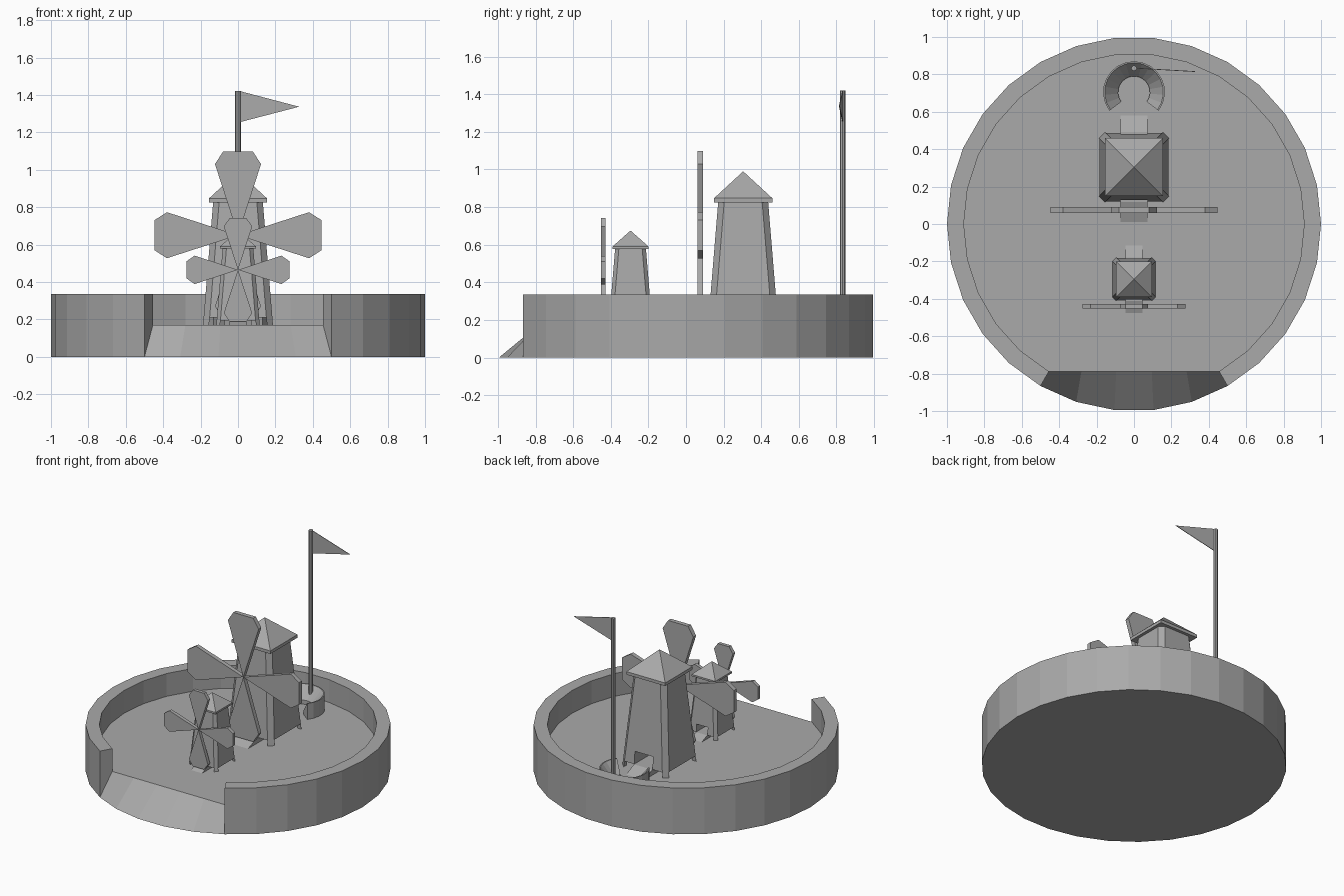
import bpy, bmesh
from math import sin, cos, radians

cube = bpy.data.objects.get("Cube")
if cube:
    bpy.data.objects.remove(cube, do_unlink=True)

grey = bpy.data.materials.new("plain grey")
grey.use_nodes = True
COLOUR = (0.4, 0.4, 0.4, 1)
grey.diffuse_color = COLOUR
grey.node_tree.nodes["Principled BSDF"].inputs["Base Color"].default_value = COLOUR

FLOOR = 0.17


def build(name, verts, faces, solid=True):
    me = bpy.data.meshes.new(name)
    me.from_pydata(verts, [], faces)
    if solid:
        bm = bmesh.new()
        bm.from_mesh(me)
        bmesh.ops.recalc_face_normals(bm, faces=bm.faces)
        bm.to_mesh(me)
        bm.free()
    me.materials.append(grey)
    ob = bpy.data.objects.new(name, me)
    bpy.context.collection.objects.link(ob)
    return ob


def loft(name, rings):
    """Join equal rings of points into a capped solid."""
    n = len(rings[0])
    verts = [p for ring in rings for p in ring]
    faces = [list(range(n)), list(range(len(verts) - n, len(verts)))]
    for r in range(len(rings) - 1):
        for i in range(n):
            j = (i + 1) % n
            faces.append([r * n + i, r * n + j, (r + 1) * n + j, (r + 1) * n + i])
    return build(name, verts, faces)


def sweep(name, profile, cy, angles):
    """Turn a (radius, height) profile about a vertical axis at (0, cy)."""
    return loft(name, [[(r * cos(a), cy + r * sin(a), z) for r, z in profile]
                       for a in angles])


def square(h, cy, z):
    return [(-h, cy - h, z), (h, cy - h, z), (h, cy + h, z), (-h, cy + h, z)]


def octagon(h, cut, cy, z):
    c = h - cut
    pts = [(c, -h), (h, -c), (h, c), (c, h), (-c, h), (-h, c), (-h, -c), (-c, -h)]
    return [(x, cy + y, z) for x, y in pts]


# Round rim with a gap at the front
R, INNER, RIM = 1.0, 0.91, 0.335
rim_angles = [radians(a) for a in range(-60, 241, 12)]
sweep("rim_wall", [(R, 0), (R, RIM), (INNER, RIM), (INNER, 0)], 0, rim_angles)

# Floor with a sloping entry in the gap
arc = [(INNER * cos(a), INNER * sin(a)) for a in rim_angles]
gap = [radians(a) for a in range(240, 301, 12)]
edge_y = arc[0][1]
verts = [(x, y, FLOOR) for x, y in arc]
n = len(verts)
top_mid = [(INNER * cos(a), edge_y, FLOOR) for a in gap[1:-1]]
low_edge = [(cos(a), sin(a), 0) for a in gap]
verts += top_mid + low_edge + [(x, y, 0) for x, y in arc]
m = len(top_mid)
high = [n - 1] + list(range(n, n + m)) + [0]
low = list(range(n + m, n + m + len(low_edge)))
under = list(range(low[-1] + 1, low[-1] + 1 + n))
faces = [list(range(n + m)), under + low]
faces += [[high[i], low[i], low[i + 1], high[i + 1]] for i in range(len(low) - 1)]
faces += [[i, i + 1, under[i + 1], under[i]] for i in range(n - 1)]
faces += [[high[0], under[-1], low[0]], [high[-1], low[-1], under[0]]]
build("floor_and_entry", verts, faces)


def windmill(label, cy, base, top, cut, wall_z, eave_z, eave, eave_h, apex,
             door, door_z, ramp_y, hub_z, sail_y, sail):
    # Tapered tower with chamfered corners and a passage through it
    def half(z):
        return base + (top - base) * (z - FLOOR) / (eave_z - FLOOR)
    tower = loft(label + "_tower", [octagon(half(wall_z), cut, cy, wall_z),
                                    octagon(top, cut, cy, eave_z)])
    cutter = loft("passage_cutter",
                  [[(x, y, z) for x, y in ((-door, cy - 1), (door, cy - 1),
                                           (door, cy + 1), (-door, cy + 1))]
                   for z in (wall_z - 0.1, door_z)])
    cutter.hide_render = True
    mod = tower.modifiers.new("passage", 'BOOLEAN')
    mod.operation, mod.solver, mod.object = 'DIFFERENCE', 'EXACT', cutter
    bpy.context.view_layer.objects.active = tower
    bpy.ops.object.modifier_apply(modifier=mod.name)
    bpy.data.objects.remove(cutter, do_unlink=True)

    # Corner feet below the walls
    for sx, side in ((-1, "right"), (1, "left")):
        for sy, end in ((-1, "front"), (1, "back")):
            rings = []
            for z in (FLOOR, wall_z):
                h = half(z)
                c = h - cut
                rings.append([(sx * x, cy + sy * y, z)
                              for x, y in ((c, c), (h, c), (c, h))])
            loft(f"{label}_{end}_{side}_foot", rings)

    # Pointed roof on a thin eave
    roof = square(eave, cy, eave_z) + square(eave, cy, eave_z + eave_h) + [(0, cy, apex)]
    faces = [[0, 1, 2, 3]]
    for i in range(4):
        j = (i + 1) % 4
        faces += [[i, j, 4 + j, 4 + i], [4 + i, 4 + j, 8]]
    build(label + "_roof", roof, faces)

    # Ramps up to and down from the passage
    y0, y1 = ramp_y
    side = [(y0, FLOOR), (cy - base, wall_z), (cy + base, wall_z), (y1, FLOOR)]
    loft(label + "_ramp", [[(x, y, z) for y, z in side] for x in (-door, door)])

    # Four sails, each a wedge with a clipped tip
    length, shoulder, wide, tip = sail
    shape = [(0, 0), (wide, shoulder), (tip, length), (-tip, length), (-wide, shoulder)]
    for k, where in enumerate(("top", "left", "bottom", "right")):
        c, s = (1, 0, -1, 0)[k], (0, 1, 0, -1)[k]
        loft(f"{label}_{where}_sail",
             [[(x * c + z * s, y, hub_z - x * s + z * c) for x, z in shape]
              for y in sail_y])


windmill("large", 0.304, 0.187, 0.133, 0.032, 0.21, 0.825, 0.155, 0.022, 0.99,
         0.073, 0.30, (0.01, 0.58), 0.65, (0.06, 0.091),
         (0.447, 0.38, 0.123, 0.08))
windmill("small", -0.295, 0.116, 0.082, 0.02, 0.195, 0.578, 0.095, 0.013, 0.675,
         0.045, 0.25, (-0.475, -0.115), 0.465, (-0.453, -0.428),
         (0.276, 0.232, 0.076, 0.045))

# Banked turn behind the large windmill
sweep("banked_turn",
      [(0.165, FLOOR), (0.165, 0.285), (0.157, 0.285), (0.085, 0.20), (0.085, FLOOR)],
      0.705, [radians(-37 + 254 * i / 16) for i in range(17)])

# Flag pole and pennant
POLE_Y, POLE_TOP = 0.833, 1.42
sweep("flag_pole", [(0, FLOOR), (0.015, FLOOR), (0.015, POLE_TOP), (0, POLE_TOP)],
      POLE_Y, [radians(a) for a in range(0, 361, 45)])
pennant = [(0.012, POLE_Y, POLE_TOP), (0.012, POLE_Y, 1.255), (0.327, 0.815, 1.337)]
loft("pennant", [[(x, y + d, z) for x, y, z in pennant] for d in (-0.002, 0.002)])
